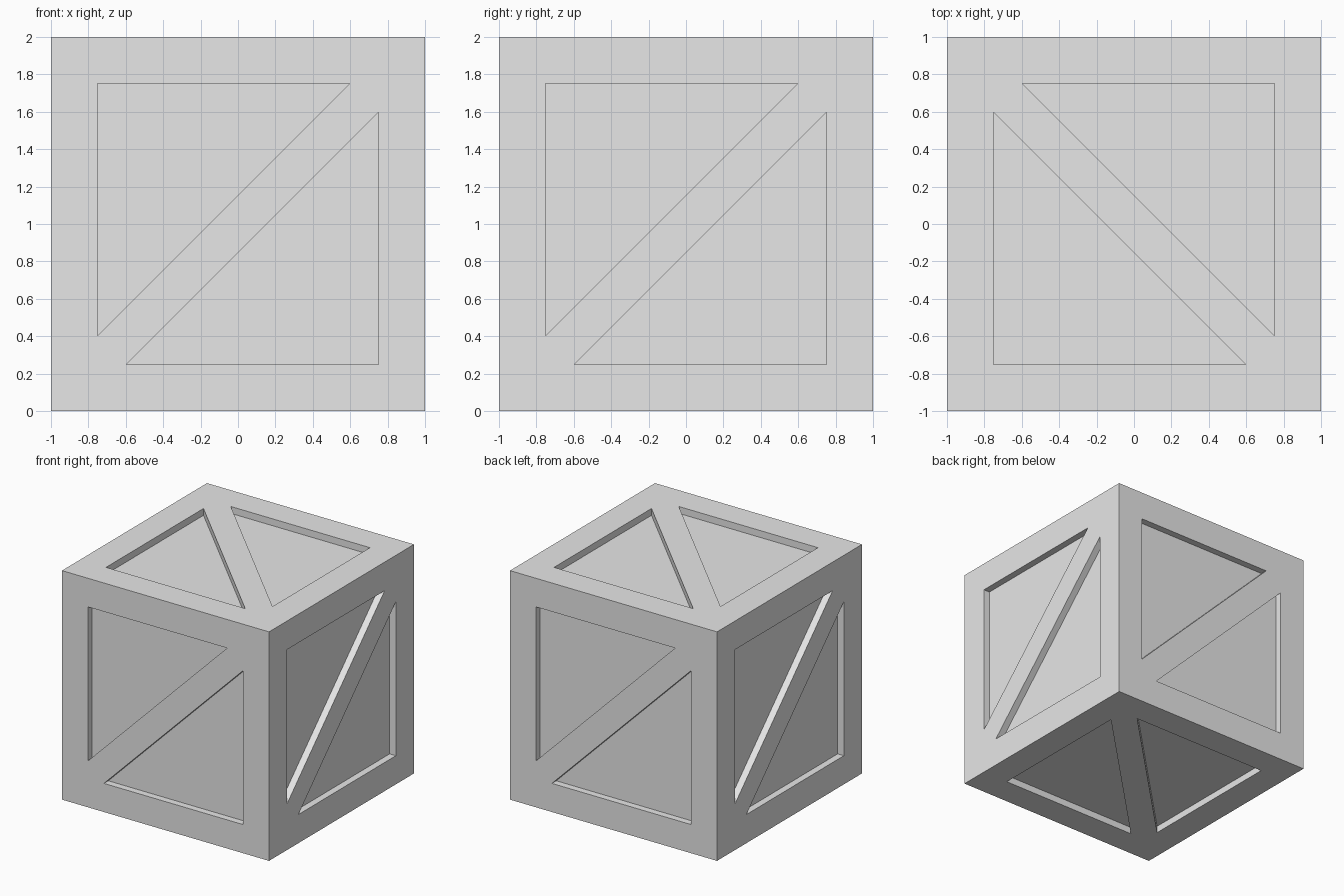
import bpy
import bmesh
from math import radians
from mathutils import Matrix, Vector

# Remove the default cube
default = bpy.data.objects.get("Cube")
if default:
    bpy.data.objects.remove(default)

HALF = 1.0      # half the crate's edge
FRAME = 0.75    # inner edge of the border planks
TIP = 0.595     # where the triangles meet the diagonal brace
DEPTH = 0.06    # recess of the panels

# One plain grey
grey = bpy.data.materials.new("plain_grey")
grey.use_nodes = True
colour = (0.8, 0.8, 0.8, 1.0)
grey.diffuse_color = colour
grey.node_tree.nodes["Principled BSDF"].inputs["Base Color"].default_value = colour


def rot(degrees, axis):
    return Matrix.Rotation(radians(degrees), 4, axis)


def add_half_side(bm, matrix):
    """Half of a side: border and brace around a sunken triangular panel."""
    outer = [(-HALF, -HALF), (HALF, HALF), (-HALF, HALF)]
    inner = [(-FRAME, -TIP), (TIP, FRAME), (-FRAME, FRAME)]

    def ring(points, height):
        return [bm.verts.new(matrix @ Vector((u, v, height))) for u, v in points]

    rings = [ring(outer, HALF), ring(inner, HALF), ring(inner, HALF - DEPTH)]
    for a, b in zip(rings, rings[1:]):
        for i in range(3):
            j = (i + 1) % 3
            bm.faces.new((a[i], a[j], b[j], b[i]))
    bm.faces.new(rings[-1])


# Four walls turned about the vertical axis, then top and bottom
sides = [rot(90 * k, 'Z') @ rot(90, 'X') for k in range(4)]
sides += [rot(90, 'Z'), rot(180, 'X') @ rot(90, 'Z')]

bm = bmesh.new()
lift = Matrix.Translation((0, 0, HALF))
for side in sides:
    for turn in (0, 180):
        add_half_side(bm, lift @ side @ rot(turn, 'Z'))
bmesh.ops.remove_doubles(bm, verts=bm.verts, dist=0.0001)

mesh = bpy.data.meshes.new("crate")
bm.to_mesh(mesh)
bm.free()
mesh.materials.append(grey)
crate = bpy.data.objects.new("crate", mesh)
bpy.context.collection.objects.link(crate)
